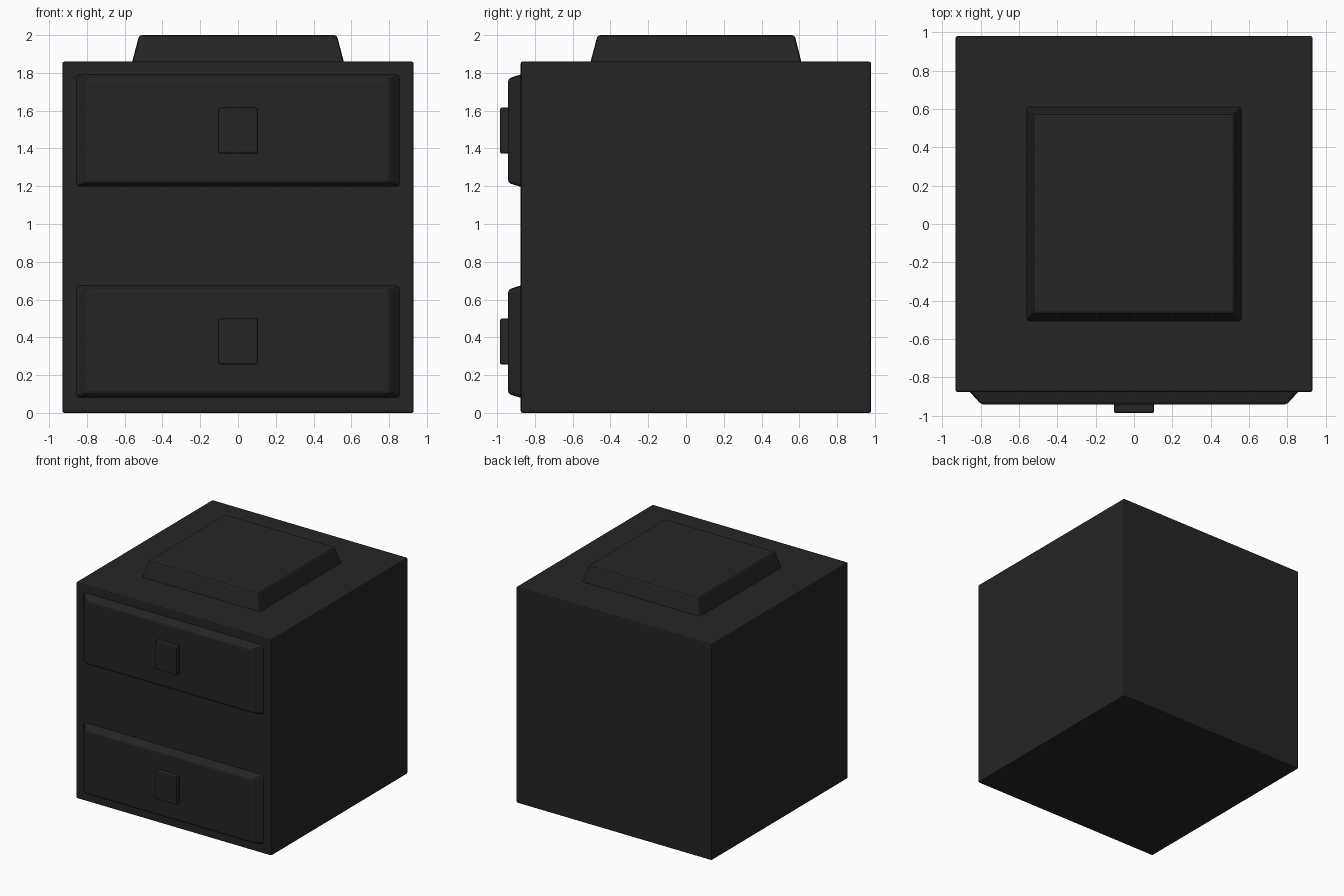
import bpy, bmesh

if "Cube" in bpy.data.objects:
    bpy.data.objects.remove(bpy.data.objects["Cube"])

dark = bpy.data.materials.new("dark_finish")
dark.diffuse_color = (0.018, 0.018, 0.018, 1)
dark.use_nodes = True
dark.node_tree.nodes["Principled BSDF"].inputs["Base Color"].default_value = dark.diffuse_color


def block(name, base, tip, bevel, to3d, all_edges=False):
    """Tapered block: base and tip are (u0, u1, v0, v1, depth); to3d maps them to space."""
    bm = bmesh.new()
    rings = []
    for u0, u1, v0, v1, d in (base, tip):
        rings.append([bm.verts.new(to3d(u, v, d))
                      for u, v in ((u0, v0), (u1, v0), (u1, v1), (u0, v1))])
    lower, upper = rings
    bm.faces.new(lower[::-1])
    bm.faces.new(upper)
    for i in range(4):
        j = (i + 1) % 4
        bm.faces.new((lower[i], lower[j], upper[j], upper[i]))
    # soften the edges, leaving the seated base sharp
    edges = [e for e in bm.edges
             if all_edges or not all(v in lower for v in e.verts)]
    bmesh.ops.bevel(bm, geom=edges, offset=bevel, segments=2,
                    profile=0.5, affect='EDGES')
    bmesh.ops.recalc_face_normals(bm, faces=bm.faces)
    mesh = bpy.data.meshes.new(name)
    bm.to_mesh(mesh)
    bm.free()
    mesh.materials.append(dark)
    obj = bpy.data.objects.new(name, mesh)
    bpy.context.collection.objects.link(obj)
    return obj


def upright(u, v, d):
    return (u, v, d)


def facing_front(u, v, d):
    return (u, d, v)


# Cabinet body
block("cabinet_body", (-0.93, 0.93, -0.875, 0.98, 0.0),
      (-0.93, 0.93, -0.875, 0.98, 1.86), 0.01, upright, True)

# Raised tapered pad on top
block("top_pad", (-0.56, 0.56, -0.505, 0.61, 1.86),
      (-0.523, 0.523, -0.468, 0.575, 2.0), 0.014, upright)

# Two drawer fronts, each with a square handle
for label, z in (("lower", 0.08), ("upper", 1.197)):
    block(label + "_drawer_front", (-0.857, 0.857, z, z + 0.595, -0.874),
          (-0.795, 0.795, z + 0.02, z + 0.573, -0.942), 0.016, facing_front)
    block(label + "_handle", (-0.105, 0.105, z + 0.176, z + 0.419, -0.935),
          (-0.105, 0.105, z + 0.176, z + 0.419, -0.985), 0.01, facing_front)
